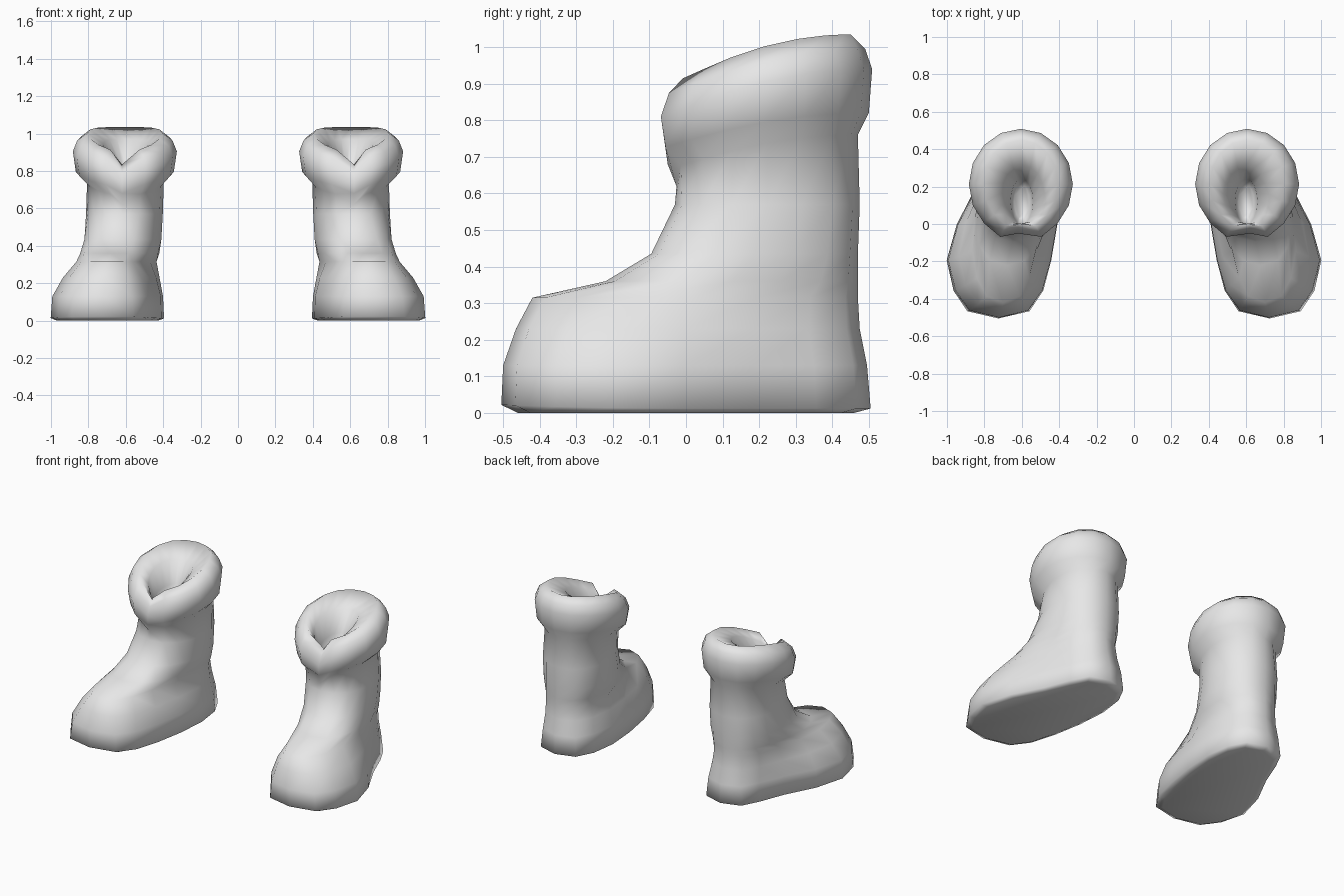
import bpy
import bmesh
import math

cube = bpy.data.objects.get("Cube")
if cube:
    bpy.data.objects.remove(cube, do_unlink=True)

N = 16  # points around every ring

# One plain grey for everything
grey = bpy.data.materials.new("soft_grey")
grey.use_nodes = True
grey.diffuse_color = (0.8, 0.8, 0.8, 1)
grey.node_tree.nodes["Principled BSDF"].inputs["Base Color"].default_value = (0.8, 0.8, 0.8, 1)

# Foot and shaft: z, front y, back y, toe centre x, toe half width,
# heel centre x, heel half width, roundness
FOOT = [
    (0.000, -0.46, 0.46, 0.725, 0.265, 0.600, 0.195, 0.60),
    (0.012, -0.505, 0.505, 0.725, 0.295, 0.600, 0.225, 0.60),
    (0.130, -0.50, 0.495, 0.722, 0.290, 0.600, 0.220, 0.65),
    (0.230, -0.465, 0.475, 0.710, 0.245, 0.605, 0.210, 0.70),
    (0.315, -0.42, 0.470, 0.700, 0.180, 0.610, 0.205, 0.75),
    (0.360, -0.22, 0.470, 0.680, 0.200, 0.608, 0.205, 0.80),
    (0.435, -0.095, 0.470, 0.660, 0.205, 0.605, 0.205, 0.80),
    (0.570, -0.03, 0.475, 0.625, 0.205, 0.605, 0.205, 0.85),
]

# Rolled cuff and opening: centre x, centre y, radius x, radius y,
# front z, back z, notch scale, notch z
CUFF = [
    (0.602, 0.222, 0.205, 0.248, 0.670, 0.760, 1.00, 0.620),
    (0.605, 0.215, 0.262, 0.285, 0.720, 0.820, 0.93, 0.680),
    (0.605, 0.213, 0.278, 0.296, 0.800, 0.940, 0.89, 0.740),
    (0.605, 0.215, 0.255, 0.275, 0.865, 0.995, 0.89, 0.790),
    (0.605, 0.215, 0.200, 0.235, 0.905, 1.035, 0.90, 0.835),
    (0.600, 0.160, 0.120, 0.155, 0.860, 0.970, 1.05, 0.820),
    (0.600, 0.120, 0.060, 0.120, 0.780, 0.840, 1.00, 0.770),
    (0.600, 0.120, 0.040, 0.090, 0.700, 0.700, 1.00, 0.700),
]


def foot_ring(z, yf, yb, xt, wt, xh, wh, p):
    points = []
    for i in range(N):
        a = 2 * math.pi * i / N
        s, c = math.sin(a), math.cos(a)
        y = (yf + yb) / 2 - (yb - yf) / 2 * c
        t = min(1, max(0, (0.35 - y) / 0.6))
        t = t * t * (3 - 2 * t)
        width = wh + (wt - wh) * t
        x = xh + (xt - xh) * t + width * math.copysign(abs(s) ** p, s)
        # the toe tip of the sole turns up a little
        lift = 0.01 * max(0, c) ** 2 if 0 < z < 0.05 else 0
        points.append((x, y, z + lift))
    return points


def cuff_ring(cx, cy, rx, ry, zf, zb, notch_s, notch_z):
    points = []
    for i in range(N):
        a = 2 * math.pi * i / N
        s, c = math.sin(a), math.cos(a)
        z = zb + (zf - zb) * ((1 + c) / 2) ** 2
        k = 1
        if i == 0:  # the two rolled ends meet at the front
            k, z = notch_s, notch_z
        elif i in (1, N - 1):
            k = 1.03
        points.append((cx + (0.015 if i == 0 else 0) + rx * s * k, cy - ry * c * k, z))
    return points


def make_boot(name, side):
    bm = bmesh.new()
    rings = [foot_ring(*r) for r in FOOT] + [cuff_ring(*r) for r in CUFF]
    rings = [[bm.verts.new((side * x, y, z)) for x, y, z in ring] for ring in rings]
    for low, high in zip(rings, rings[1:]):
        for i in range(N):
            j = (i + 1) % N
            bm.faces.new((low[i], low[j], high[j], high[i]))
    # sole and floor of the opening
    bm.faces.new(rings[0])
    bm.faces.new(rings[-1])
    bmesh.ops.recalc_face_normals(bm, faces=bm.faces[:])
    for face in bm.faces:
        face.smooth = True
    mesh = bpy.data.meshes.new(name)
    bm.to_mesh(mesh)
    bm.free()
    mesh.materials.append(grey)
    boot = bpy.data.objects.new(name, mesh)
    bpy.context.collection.objects.link(boot)


make_boot("left_boot", 1)
make_boot("right_boot", -1)
